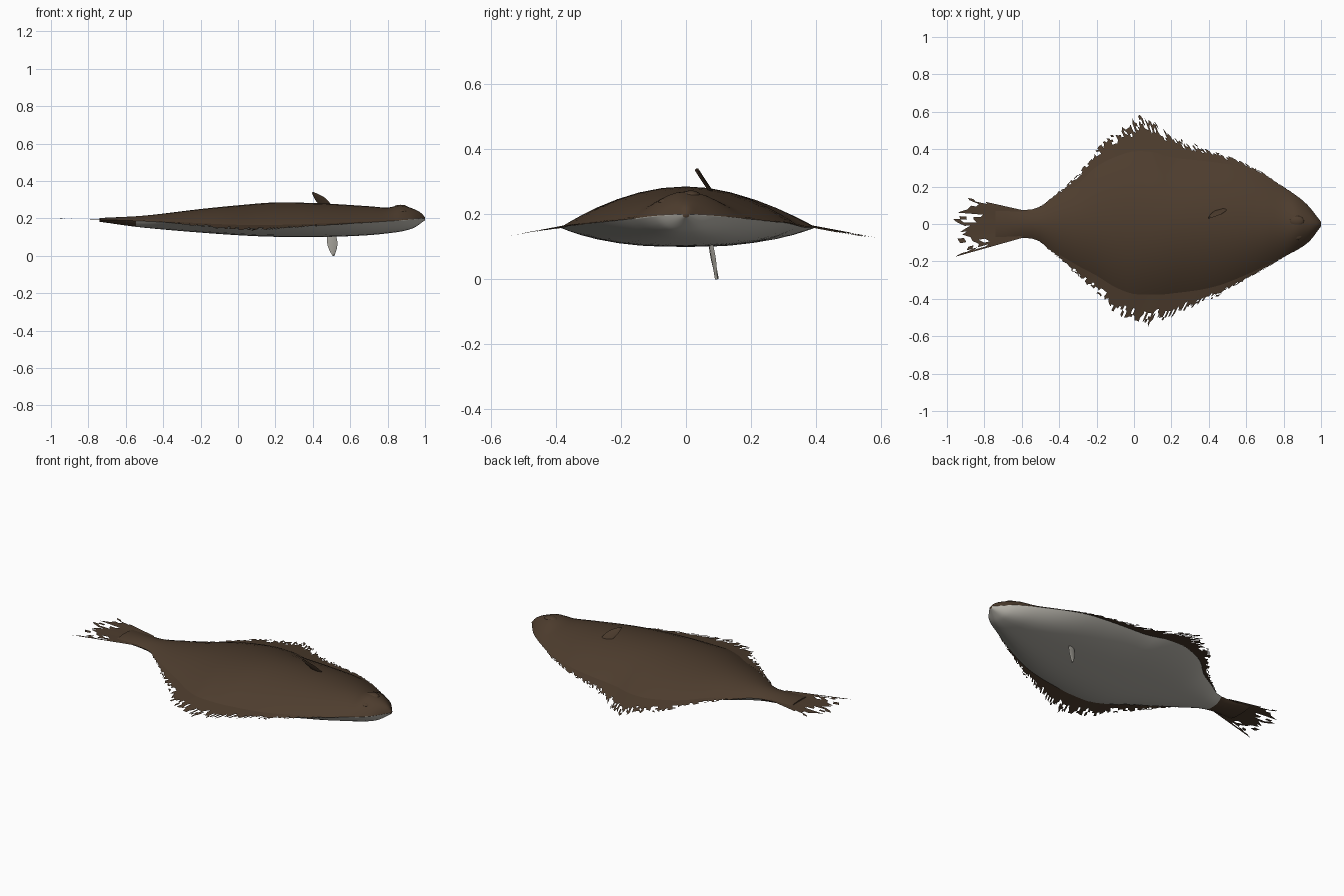
import bpy, bmesh, math, random
from mathutils import Vector

random.seed(7)
if "Cube" in bpy.data.objects:
    bpy.data.objects.remove(bpy.data.objects["Cube"], do_unlink=True)


def material(name, color):
    m = bpy.data.materials.new(name)
    m.use_nodes = True
    m.diffuse_color = (*color, 1)
    m.node_tree.nodes["Principled BSDF"].inputs["Base Color"].default_value = (*color, 1)
    return m


brown = material("brown skin", (0.075, 0.046, 0.027))
pale = material("pale belly", (0.5, 0.48, 0.43))


def curve(points, x):
    """Smooth interpolation through (x, value) points."""
    if x <= points[0][0]:
        return points[0][1]
    for k in range(len(points) - 1):
        (x0, a), (x1, b) = points[k], points[k + 1]
        if x <= x1:
            pa = points[max(k - 1, 0)]
            pb = points[min(k + 2, len(points) - 1)]
            h, t = x1 - x0, (x - x0) / (x1 - x0)
            ma = (b - pa[1]) / (x1 - pa[0]) * h
            mb = (pb[1] - a) / (pb[0] - x0) * h
            return ((2*t**3 - 3*t*t + 1) * a + (t**3 - 2*t*t + t) * ma
                    + (3*t*t - 2*t**3) * b + (t**3 - t*t) * mb)
    return points[-1][1]


# Fin outline on each side, body share of it, and height profiles along x
BACK = [(-.74, .09), (-.53, .085), (-.42, .16), (-.3, .27), (-.2, .41), (-.1, .51), (0, .57),
        (.1, .55), (.2, .48), (.4, .4), (.6, .325), (.8, .2), (.92, .11), (1, .012)]
FRONT = [(-.74, .09), (-.53, .085), (-.42, .17), (-.3, .28), (-.2, .37), (-.1, .48), (0, .55),
         (.1, .54), (.2, .5), (.4, .41), (.6, .3), (.8, .18), (.93, .1), (1, .012)]
SHARE = [(-.74, .9), (-.5, .95), (-.3, .82), (0, .7), (.2, .76), (.5, .9), (.8, .98), (1, 1)]
TOP = [(-.74, .202), (-.5, .215), (-.2, .25), (0, .27), (.2, .285), (.45, .28), (.7, .265),
       (.8, .258), (.87, .27), (.94, .25), (.98, .228), (1, .205)]
EDGE = [(-.74, .193), (-.5, .185), (0, .16), (.4, .165), (.8, .185), (1, .2)]
LOW = [(-.74, .182), (-.5, .15), (0, .11), (.3, .1), (.6, .105), (.8, .12), (.93, .145), (1, .19)]


def body_edge(x, side):
    w = curve(BACK if side > 0 else FRONT, x) * curve(SHARE, x)
    return Vector((x, side * w, curve(EDGE, x)))


def finish(bm, name, mats, angle=50):
    bmesh.ops.recalc_face_normals(bm, faces=bm.faces)
    mesh = bpy.data.meshes.new(name)
    bm.to_mesh(mesh)
    bm.free()
    for m in mats:
        mesh.materials.append(m)
    ob = bpy.data.objects.new(name, mesh)
    bpy.context.collection.objects.link(ob)
    bpy.ops.object.select_all(action='DESELECT')
    ob.select_set(True)
    bpy.context.view_layer.objects.active = ob
    bpy.ops.object.shade_smooth_by_angle(angle=math.radians(angle))
    return ob


# Body: lens-shaped sections lofted from tail root to snout
def build_body(stations=72, half=16):
    bm, rings = bmesh.new(), []
    for i in range(stations + 1):
        x = -.74 + 1.74 * math.sin(math.pi / 2 * i / stations) ** .9
        left, right = body_edge(x, 1), body_edge(x, -1)
        ring = []
        for j in range(2 * half):
            a = math.pi * j / half
            t = math.cos(a)
            y = t * (left.y if t > 0 else -right.y)
            e = curve(EDGE, x)
            if j <= half:
                z = e + (curve(TOP, x) - e) * (1 - abs(t) ** 2.0)
            else:
                z = e + (curve(LOW, x) - e) * (1 - abs(t) ** 3.0)
            ring.append(bm.verts.new((x, y, z)))
        rings.append(ring)
    for i in range(stations):
        for j in range(2 * half):
            k = (j + 1) % (2 * half)
            f = bm.faces.new((rings[i][j], rings[i][k], rings[i + 1][k], rings[i + 1][j]))
            f.material_index = 1 if j >= half and i > 3 else 0
    for ring in (rings[0], rings[-1]):
        bm.faces.new(ring)
    finish(bm, "body", [brown, pale], 80)


# Thin fin sheet between two edges, with torn rays along the outer edge
def ragged_fin(name, inner, outer, rays, rows, tear, fray):
    bm, grid = bmesh.new(), []
    for i in range(rays + 1):
        t = i / rays
        a, b = inner(t), outer(t)
        reach = 1 + random.uniform(-fray, fray * .4)
        grid.append([bm.verts.new(a.lerp(b, reach * j / rows)) for j in range(rows + 1)])
    for i in range(rays):
        torn = 0
        for j in range(rows):
            depth = (j + 1) / rows
            if depth > .6 and random.random() < tear * (depth - .5) * 2:
                torn += 1
                continue
            if torn and random.random() < .55:
                continue
            bm.faces.new((grid[i][j], grid[i + 1][j], grid[i + 1][j + 1], grid[i][j + 1]))
    bmesh.ops.delete(bm, geom=[v for v in bm.verts if not v.link_faces], context='VERTS')
    finish(bm, name, [brown])


def side_fin(name, side, tear):
    def inner(t):
        x = .9 - 1.42 * t
        p = body_edge(x, side)
        return Vector((x, p.y * .97, p.z + .006))

    def outer(t):
        x = .9 - 1.42 * t
        sweep = .07 * math.sin(math.pi * t)
        w = curve(BACK if side > 0 else FRONT, x - sweep)
        p = body_edge(x, side)
        w = max(w, abs(p.y) * 1.01)
        return Vector((x - sweep, side * w, p.z - .16 * (w - abs(p.y))))
    ragged_fin(name, inner, outer, 130, 9, tear, .16)


# Tail: fan of torn rays
def tail_inner(t):
    return Vector((-.6, (t - .5) * .15, .193))


def tail_outer(t):
    s = 2 * t - 1
    return Vector((-.97 + .06 * abs(s) + .05 * math.cos(9 * s), s * .165 - .01, .198))


# Small leaf-shaped fin standing on the skin
def leaf(name, root, tip, width, mat, steps=8):
    root, tip, width = Vector(root), Vector(tip), Vector(width)
    thick = (tip - root).cross(width).normalized() * .006
    bm, rings = bmesh.new(), []
    for i in range(steps + 1):
        t = i / steps
        w = width * (.1 + .9 * math.sin(math.pi * (.25 + .72 * t)))
        c = root.lerp(tip, t)
        rings.append([bm.verts.new(c + d) for d in (w, thick, -w, -thick)])
    for a, b in zip(rings, rings[1:]):
        for j in range(4):
            k = (j + 1) % 4
            bm.faces.new((a[j], a[k], b[k], b[j]))
    bm.faces.new(rings[0])
    bm.faces.new(rings[-1])
    finish(bm, name, [mat])


# Low round eye swellings on the head
def eye(name, loc, size):
    bm = bmesh.new()
    bmesh.ops.create_uvsphere(bm, u_segments=16, v_segments=10, radius=1)
    for v in bm.verts:
        v.co = Vector(loc) + Vector(a * b for a, b in zip(v.co, size))
    finish(bm, name, [brown])


build_body()
side_fin("back_side_fin", 1, .45)
side_fin("front_side_fin", -1, .6)
ragged_fin("tail_fin", tail_inner, tail_outer, 18, 10, .55, .12)
leaf("upper_pectoral_fin", (.48, .08, .265), (.4, .032, .338), (.022, -.006, .012), brown)
leaf("lower_pectoral_fin", (.5, .075, .115), (.51, .095, 0), (.028, .008, 0), pale)
eye("upper_eye", (.87, .015, .257), (.04, .03, .016))
eye("lower_eye", (.87, -.06, .236), (.035, .026, .014))
